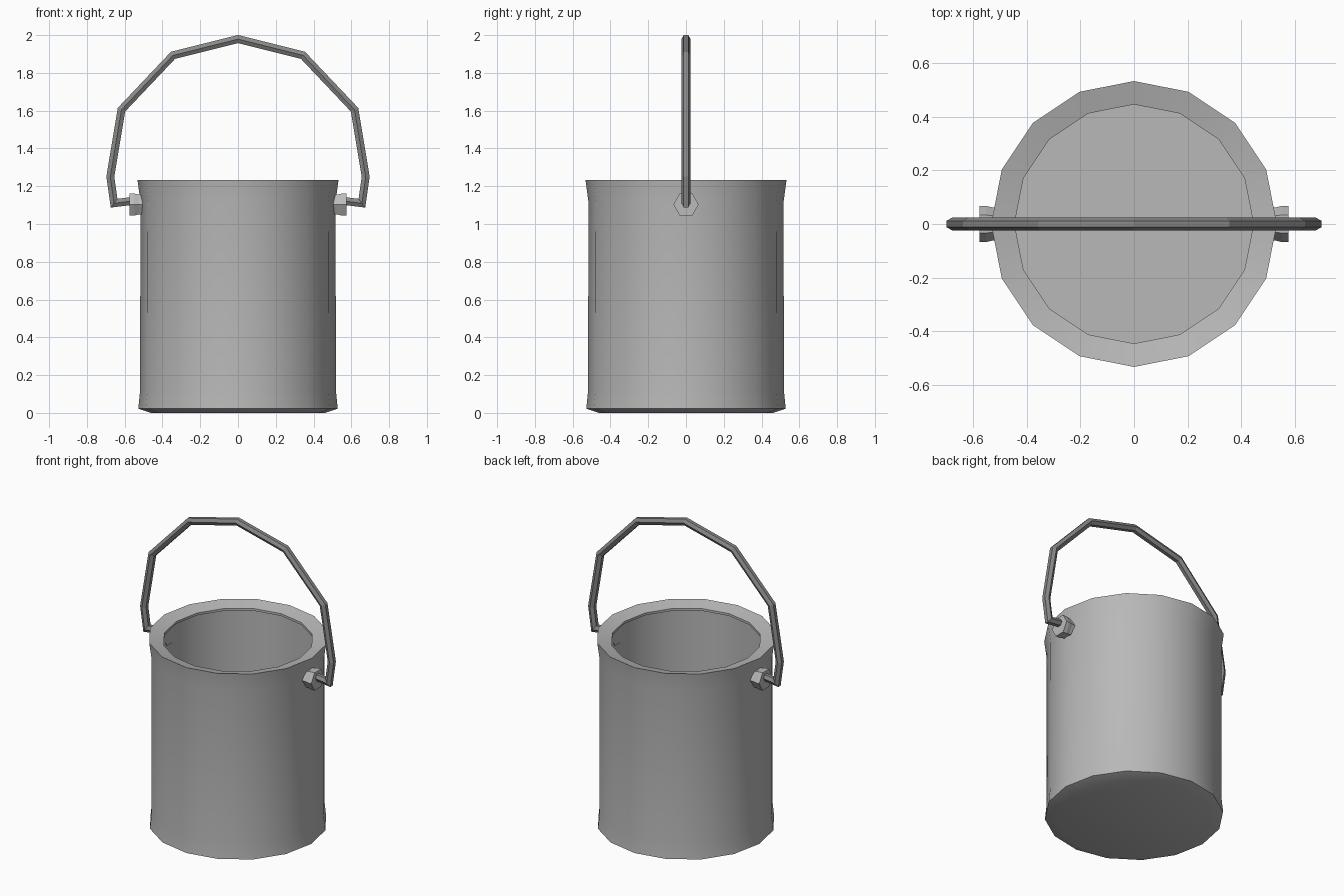
import bpy, bmesh, math
from mathutils import Vector, Matrix

if "Cube" in bpy.data.objects:
    bpy.data.objects.remove(bpy.data.objects["Cube"])


def material(name, v):
    m = bpy.data.materials.new(name)
    m.diffuse_color = (v, v, v, 1)
    m.use_nodes = True
    m.node_tree.nodes["Principled BSDF"].inputs["Base Color"].default_value = m.diffuse_color
    return m


def skin(name, rings, mat, smooth=False):
    """Join matching rings of points into a closed, capped surface."""
    bm = bmesh.new()
    loops = [[bm.verts.new(p) for p in ring] for ring in rings]
    n = len(loops[0])
    for a, b in zip(loops, loops[1:]):
        for i in range(n):
            j = (i + 1) % n
            bm.faces.new((a[i], a[j], b[j], b[i]))
    bm.faces.new(loops[0][::-1])
    bm.faces.new(loops[-1])
    bmesh.ops.recalc_face_normals(bm, faces=bm.faces)
    me = bpy.data.meshes.new(name)
    bm.to_mesh(me)
    bm.free()
    me.materials.append(mat)
    ob = bpy.data.objects.new(name, me)
    bpy.context.collection.objects.link(ob)
    if smooth:
        bpy.ops.object.select_all(action='DESELECT')
        ob.select_set(True)
        bpy.context.view_layer.objects.active = ob
        bpy.ops.object.shade_smooth_by_angle(angle=math.radians(30))
    return ob


def circle(r, z, n):
    return [Vector((r * math.cos(2 * math.pi * i / n),
                    r * math.sin(2 * math.pi * i / n), z)) for i in range(n)]


bucket_grey = material("bucket grey", 0.48)
handle_grey = material("dark handle grey", 0.25)
nut_grey = material("nut grey", 0.5)

# Bucket: outside profile from the base up, over the inward lip and down inside
profile = [(0.46, 0), (0.528, 0.022), (0.518, 0.12), (0.517, 1.12),
           (0.532, 1.232), (0.445, 1.21), (0.445, 1.195), (0.5, 1.18),
           (0.5, 0.035)]
skin("bucket", [circle(r, z, 16) for r, z in profile], bucket_grey, True)

# Hexagonal nuts on both sides, slightly wider at the outer end
for side, label in ((-1, "left"), (1, "right")):
    rings = []
    for r, x in ((0.06, 0.49), (0.061, 0.525), (0.067, 0.55), (0.067, 0.575)):
        rings.append([Vector((side * x, p.x, 1.103 + p.y)) for p in circle(r, 0, 6)])
    skin(label + "_nut", rings, nut_grey)

# Handle: six-sided rod swept with mitred corners along a mirrored path
half = [(0.56, 1.122), (0.656, 1.11), (0.676, 1.25), (0.617, 1.605), (0.344, 1.893)]
path = [Vector((-x, 0, z)) for x, z in half] + [Vector((0, 0, 1.979))]
path += [Vector((x, 0, z)) for x, z in reversed(half)]
rings = []
for i, p in enumerate(path):
    d1 = (p - path[max(i - 1, 0)]).normalized()
    d2 = (path[min(i + 1, len(path) - 1)] - p).normalized()
    t = (d1 + d2).normalized()
    side = Vector((-t.z, 0, t.x))
    stretch = 1 / max(t.dot(d1), t.dot(d2)) if d1.length and d2.length else 1
    rings.append([p + side * (c.y * stretch) + Vector((0, c.x, 0))
                  for c in circle(0.024, 0, 6)])
skin("handle", rings, handle_grey)
